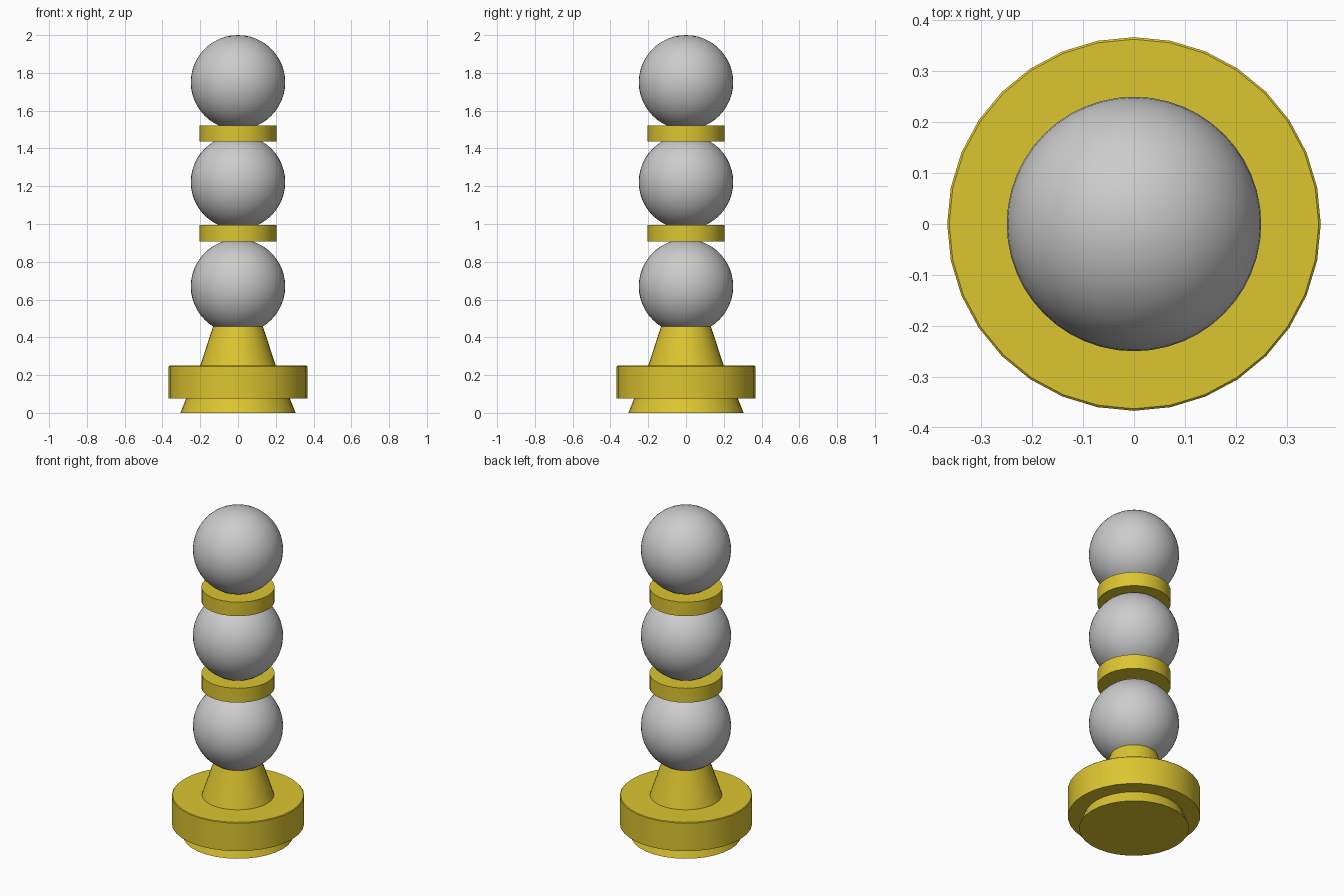
import bpy, bmesh, math

if "Cube" in bpy.data.objects:
    bpy.data.objects.remove(bpy.data.objects["Cube"])

gold = bpy.data.materials.new("gold")
gold.diffuse_color = (0.72, 0.56, 0.03, 1)
gold.use_nodes = True
gold.node_tree.nodes["Principled BSDF"].inputs["Base Color"].default_value = gold.diffuse_color


def lathe(name, profile, sides=32, material=None):
    """Spin a closed (radius, z) profile around the z axis."""
    bm = bmesh.new()
    rings = []
    for r, z in profile:
        rings.append([bm.verts.new((r * math.cos(2 * math.pi * i / sides),
                                    r * math.sin(2 * math.pi * i / sides), z))
                      for i in range(sides)])
    for a, b in zip(rings, rings[1:]):
        for i in range(sides):
            j = (i + 1) % sides
            bm.faces.new((a[i], a[j], b[j], b[i]))
    bm.faces.new(rings[0][::-1])
    bm.faces.new(rings[-1])
    mesh = bpy.data.meshes.new(name)
    bm.to_mesh(mesh)
    bm.free()
    obj = bpy.data.objects.new(name, mesh)
    bpy.context.collection.objects.link(obj)
    if material:
        mesh.materials.append(material)
    bpy.ops.object.select_all(action='DESELECT')
    obj.select_set(True)
    bpy.context.view_layer.objects.active = obj
    bpy.ops.object.shade_smooth_by_angle(angle=math.radians(30))
    return obj


# Base: tapered foot, wide disc and conical neck reaching into the lowest ball
lathe("base", [(0.305, 0), (0.275, 0.075), (0.367, 0.075), (0.367, 0.246),
               (0.363, 0.25), (0.2, 0.25), (0.128, 0.47)], material=gold)

# Collars between the balls
for name, low, high in (("lower_collar", 0.907, 0.995), ("upper_collar", 1.436, 1.522)):
    lathe(name, [(0.203, low), (0.203, high)], material=gold)

# Three stacked balls
for name, z in (("lower_ball", 0.67), ("middle_ball", 1.222), ("upper_ball", 1.75)):
    bpy.ops.mesh.primitive_uv_sphere_add(segments=48, ring_count=24, radius=0.25,
                                         location=(0, 0, z))
    bpy.context.object.name = name
    bpy.ops.object.shade_smooth()
